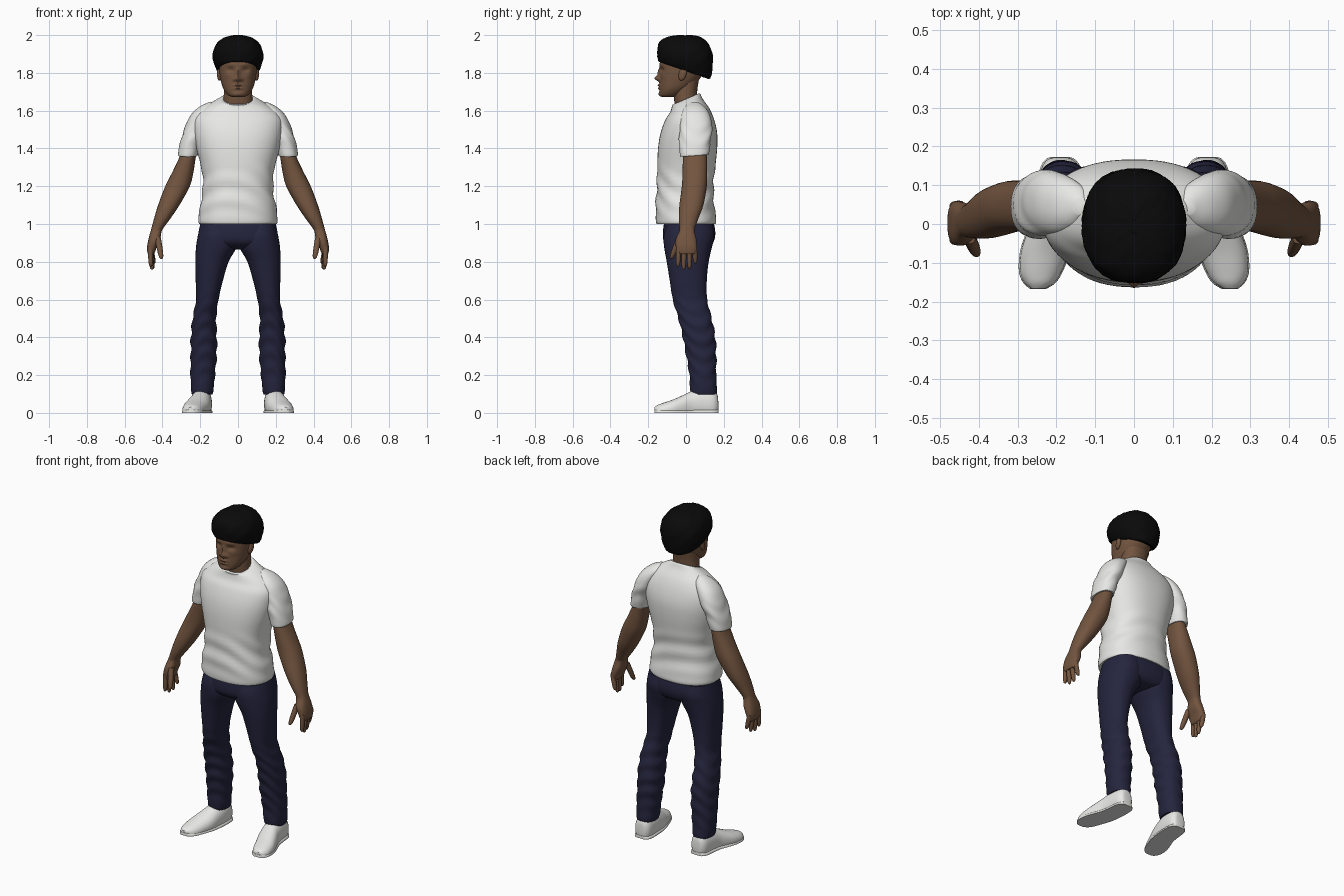
import bpy, bmesh, math
from mathutils import Vector

if "Cube" in bpy.data.objects:
    bpy.data.objects.remove(bpy.data.objects["Cube"], do_unlink=True)


def material(name, red, green, blue):
    mat = bpy.data.materials.new(name)
    mat.use_nodes = True
    colour = (red, green, blue, 1)
    mat.diffuse_color = colour
    shader = mat.node_tree.nodes["Principled BSDF"]
    shader.inputs["Base Color"].default_value = colour
    shader.inputs["Roughness"].default_value = 0.8
    return mat


skin = material("brown skin", 0.17, 0.09, 0.05)
cotton = material("white cotton", 0.8, 0.8, 0.78)
denim = material("navy denim", 0.018, 0.018, 0.048)
black = material("black hair", 0.003, 0.003, 0.003)


def finish(name, bm, mat):
    bmesh.ops.recalc_face_normals(bm, faces=bm.faces)
    mesh = bpy.data.meshes.new(name)
    bm.to_mesh(mesh)
    bm.free()
    mesh.materials.append(mat)
    mesh.shade_smooth()
    mesh.set_sharp_from_angle(angle=math.radians(50))
    obj = bpy.data.objects.new(name, mesh)
    bpy.context.collection.objects.link(obj)
    return obj


def smooth_sections(sections, steps):
    """Blend the sections along a curve passing through each of them."""
    rows = [list(s) + [0] * (6 - len(s)) for s in sections]
    rows = [rows[0]] + rows + [rows[-1]]
    result = []
    for a, b, c, d in zip(rows, rows[1:], rows[2:], rows[3:]):
        for k in range(steps):
            t = k / steps
            result.append([q + t * (r - p) / 2
                           + t * t * (p - 2.5 * q + 2 * r - s / 2)
                           + t ** 3 * (1.5 * (q - r) + (s - p) / 2)
                           for p, q, r, s in zip(a, b, c, d)])
    return result + [rows[-1]]


def loft(name, sections, mat, side=1, axis="z", power=2.2, points=40, steps=5, warp=None):
    """Sections: position, low and high x, low and high of other axis, lean."""
    bm = bmesh.new()
    rings = []
    for pos, x0, x1, v0, v1, lean in smooth_sections(sections, steps):
        ring = []
        for i in range(points):
            a = math.tau * i / points
            c, s = math.cos(a), math.sin(a)
            u = math.copysign(abs(c) ** (2 / power), c)
            v = math.copysign(abs(s) ** (2 / power), s)
            x = (x0 + x1) / 2 + u * (x1 - x0) / 2
            w = (v0 + v1) / 2 + v * (v1 - v0) / 2
            if axis == "z":
                co = Vector((x, w, pos + lean * v / 2))
            else:
                co = Vector((x, pos, max(w, 0)))
            if warp:
                co = warp(co, a)
            co.x *= side
            ring.append(bm.verts.new(co))
        rings.append(ring)
    for low, high in zip(rings, rings[1:]):
        for i in range(points):
            j = (i + 1) % points
            bm.faces.new((low[i], low[j], high[j], high[i]))
    bm.faces.new(rings[0])
    bm.faces.new(rings[-1])
    return finish(name, bm, mat)


def centred(*sections):
    return [(z, -half, half, *rest) for z, half, *rest in sections]


def folds(low, high, depth, rate):
    """Soft cloth folds that fade out at both heights."""
    def warp(co, a):
        if low < co.z < high:
            fade = math.sin(math.pi * (co.z - low) / (high - low))
            wave = depth * fade * math.sin(rate * co.z + 3 * math.sin(a + 1) + 2 * math.cos(2 * a))
            co += Vector((math.cos(a), math.sin(a), 0)) * wave
        return co
    return warp


# Shirt body with a sloping neckline
loft("shirt_body", centred(
    (1.0, .205, -.155, .155), (1.02, .21, -.16, .16), (1.1, .2, -.16, .15),
    (1.2, .185, -.155, .145), (1.3, .195, -.152, .155), (1.4, .22, -.148, .165),
    (1.48, .235, -.135, .165), (1.55, .235, -.11, .15), (1.6, .2, -.085, .125, .02),
    (1.64, .14, -.075, .09, .04), (1.66, .095, -.075, .075, .06),
    (1.66, .08, -.07, .065, .06)), cotton, points=64, power=2.3,
    warp=folds(1.02, 1.32, .005, 55))

# Neck
loft("neck", centred((1.56, .085, -.05, .09), (1.65, .077, -.062, .062),
                     (1.71, .075, -.065, .06), (1.8, .075, -.05, .075)), skin)

# Facial relief: x, height, x spread, height spread, forward push
RELIEF = [(0, 1.77, .015, .014, .026), (0, 1.8, .01, .025, .012),
          (.02, 1.765, .009, .009, .008), (.04, 1.815, .02, .012, -.013),
          (.035, 1.845, .03, .01, .006), (0, 1.735, .024, .006, .01),
          (0, 1.718, .022, .006, .009), (0, 1.688, .025, .012, .006),
          (.06, 1.785, .02, .015, .004)]


def face_relief(co, a):
    if math.sin(a) < 0:
        for x, z, wide, tall, push in RELIEF:
            d = ((abs(co.x) - x) / wide) ** 2 + ((co.z - z) / tall) ** 2
            co.y += push * math.exp(-d) * math.sin(a)
    return co


loft("head", centred(
    (1.672, .03, -.125, -.06), (1.68, .05, -.138, -.03), (1.7, .068, -.14, 0),
    (1.73, .083, -.14, .04), (1.78, .095, -.138, .08), (1.84, .1, -.138, .1),
    (1.9, .095, -.13, .1), (1.95, .06, -.09, .06)), skin,
    points=96, steps=9, warp=face_relief)


# Hair, rounded and lower at the nape
def curls(co, a):
    bump = .0025 * math.sin(13 * a + 60 * co.z) * math.sin(140 * co.z + 5 * a)
    return co + Vector((math.cos(a), math.sin(a), .3)) * bump


loft("hair", centred(
    (1.82, .085, -.125, .1, -.08), (1.815, .108, -.145, .128, -.09),
    (1.86, .13, -.15, .141, -.05), (1.91, .132, -.152, .14, -.02),
    (1.955, .112, -.142, .12, -.01), (1.985, .075, -.11, .085),
    (1.998, .03, -.06, .045), (1.999, .004, -.02, .01)), black,
    points=64, power=2.3, warp=curls)

# Seat of the trousers
loft("trouser_seat", centred(
    (1.04, .19, -.11, .14), (.96, .208, -.122, .155), (.91, .212, -.118, .148),
    (.88, .17, -.09, .125), (.865, .08, -.05, .08)), denim, points=56, power=2.4)


def finger(name, base, tip, radius, side):
    rows = []
    for t, size in ((0, 1), (.35, 1), (.7, .9), (.93, .65), (1, .15)):
        p = Vector(base).lerp(Vector(tip), t)
        r = radius * size
        rows.append((p.z, p.x - r, p.x + r, p.y - r, p.y + r))
    loft(name, rows, skin, side, points=12, steps=3)


for side, word in ((1, "left"), (-1, "right")):
    # Ear
    bm = bmesh.new()
    bmesh.ops.create_uvsphere(bm, u_segments=20, v_segments=12, radius=1)
    for v in bm.verts:
        x, y, z = v.co
        v.co = (side * (.098 + .013 * x + .004 * y), -.018 + .021 * y + .007 * z, 1.795 + .036 * z)
    finish(word + "_ear", bm, skin)

    # Sleeve
    loft(word + "_sleeve", [
        (1.362, .215, .31, -.025, .115, .01), (1.37, .212, .318, -.032, .122, .01),
        (1.45, .19, .302, -.036, .132), (1.52, .16, .278, -.032, .138),
        (1.58, .13, .248, -.025, .125), (1.62, .11, .205, -.005, .1),
        (1.645, .12, .155, .025, .065)], cotton, side,
        warp=folds(1.38, 1.55, .003, 60))

    # Bare arm down to the wrist
    loft(word + "_arm", [
        (1.44, .2, .285, 0, .105), (1.36, .222, .308, -.015, .11),
        (1.28, .235, .345, -.018, .112), (1.2, .255, .385, -.022, .11),
        (1.1, .31, .423, -.035, .092), (1.03, .357, .444, -.038, .066),
        (.97, .4, .46, -.034, .045), (.94, .408, .465, -.038, .045)], skin, side)

    # Hand with four fingers and a thumb
    loft(word + "_palm", [
        (.99, .395, .453, -.03, .045), (.96, .405, .463, -.036, .046),
        (.92, .412, .474, -.054, .055), (.88, .43, .481, -.054, .058),
        (.85, .44, .48, -.046, .052), (.84, .45, .475, -.035, .045)],
        skin, side, power=2.6)
    lengths = {"index": .775, "middle": .758, "ring": .763, "little": .79}
    for k, (label, tip) in enumerate(lengths.items()):
        y = -.039 + .028 * k
        finger(f"{word}_{label}_finger", (.463, y, .88), (.462 - .006 * k, y * 1.1, tip), .0135, side)
    finger(word + "_thumb", (.425, -.035, .93), (.405, -.078, .815), .016, side)

    # Trouser leg
    loft(word + "_trouser_leg", [
        (1.0, .02, .2, -.1, .14), (.94, .008, .212, -.118, .15),
        (.88, .006, .222, -.116, .138), (.8, .05, .226, -.102, .12),
        (.7, .08, .224, -.086, .11), (.6, .103, .222, -.07, .112),
        (.5, .115, .24, -.04, .136), (.4, .112, .249, -.016, .155),
        (.3, .113, .25, .002, .16), (.2, .122, .252, .018, .16),
        (.12, .13, .248, .022, .165), (.098, .135, .244, .03, .163)], denim, side,
        steps=8, warp=folds(.1, .66, .004, 75))

    # Shoe, turned slightly outwards, on a thin sole
    shoe = [(.171, .17, .21, .02, .06), (.165, .155, .225, -.01, .1),
            (.14, .14, .24, -.03, .125), (.08, .138, .248, -.03, .128),
            (.03, .142, .256, -.03, .115), (-.02, .15, .275, -.03, .092),
            (-.07, .167, .291, -.03, .07), (-.12, .186, .294, -.03, .053),
            (-.15, .205, .283, -.02, .042), (-.166, .23, .265, .01, .03)]
    loft(word + "_shoe", shoe, cotton, side, axis="y")
    sole = [(y * 1.01, x0 - .003, x1 + .003, -.02, .018) for y, x0, x1, _, _ in shoe]
    loft(word + "_sole", sole, cotton, side, axis="y", power=4)
